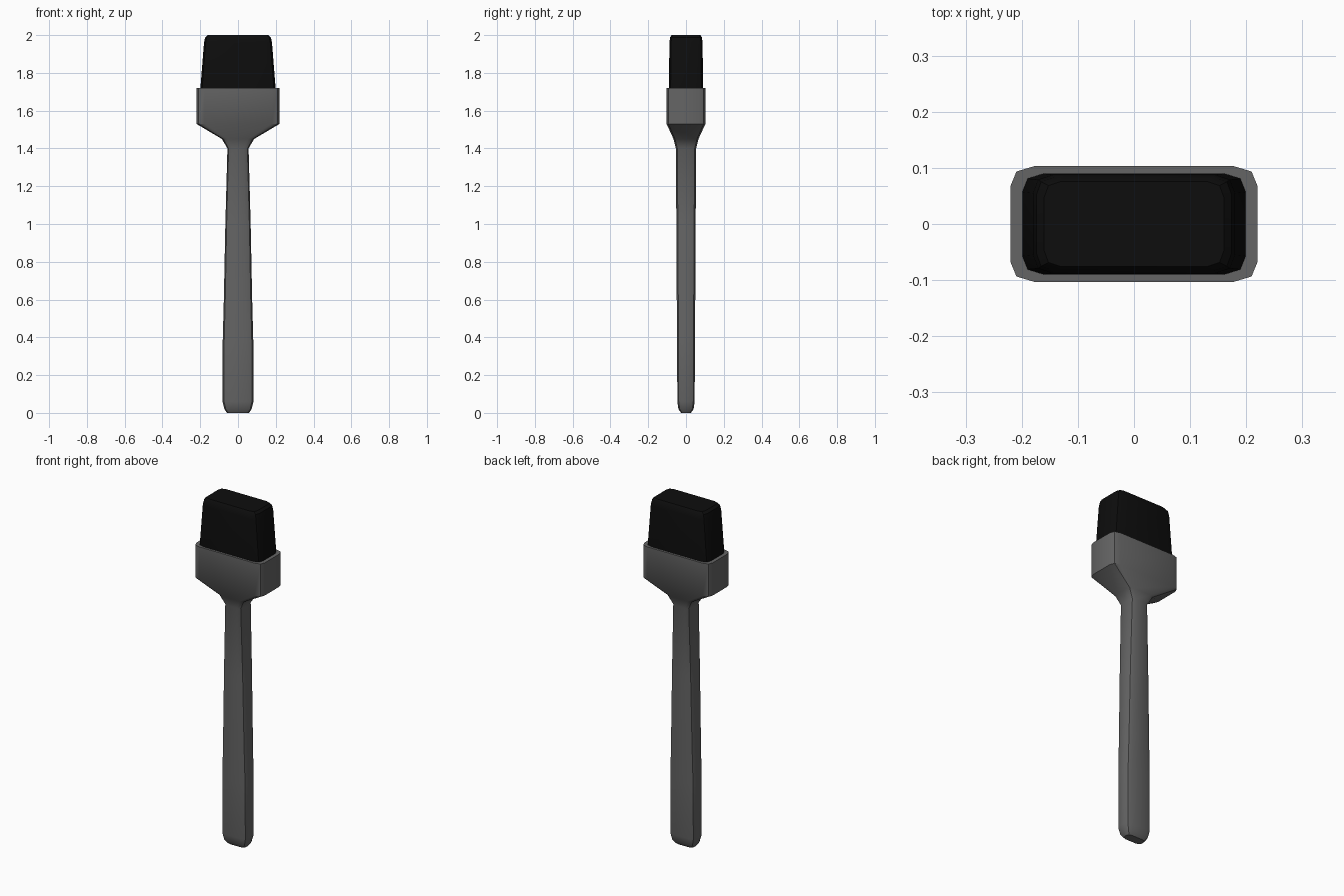
import bpy, bmesh, math

cube = bpy.data.objects.get("Cube")
if cube:
    bpy.data.objects.remove(cube, do_unlink=True)


def material(name, value, roughness):
    mat = bpy.data.materials.new(name)
    mat.use_nodes = True
    colour = (value, value, value, 1)
    mat.diffuse_color = colour
    bsdf = mat.node_tree.nodes["Principled BSDF"]
    bsdf.inputs["Base Color"].default_value = colour
    bsdf.inputs["Roughness"].default_value = roughness
    return mat


def ring(bm, z, hx, hy, cx, cy):
    """Rounded rectangle with two facets on each corner."""
    quarter = [(hx, hy - cy), (hx - cx * 0.25, hy - cy * 0.27), (hx - cx, hy)]
    pts = quarter + [(-x, y) for x, y in reversed(quarter)]
    pts += [(-x, -y) for x, y in pts]
    return [bm.verts.new((x, y, z)) for x, y in pts]


def loft(name, sections, mat):
    """Skin a stack of rounded rectangles and cap both ends."""
    bm = bmesh.new()
    rings = [ring(bm, *s) for s in sections]
    for low, high in zip(rings, rings[1:]):
        n = len(low)
        for i in range(n):
            j = (i + 1) % n
            bm.faces.new((low[i], low[j], high[j], high[i]))
    bm.faces.new(rings[0][::-1])
    bm.faces.new(rings[-1])
    bmesh.ops.recalc_face_normals(bm, faces=bm.faces)
    mesh = bpy.data.meshes.new(name)
    bm.to_mesh(mesh)
    bm.free()
    mesh.materials.append(mat)
    obj = bpy.data.objects.new(name, mesh)
    bpy.context.collection.objects.link(obj)
    bpy.ops.object.select_all(action='DESELECT')
    obj.select_set(True)
    bpy.context.view_layer.objects.active = obj
    bpy.ops.object.shade_smooth_by_angle(angle=math.radians(35))
    return obj


grey = material("grey plastic", 0.13, 0.6)
black = material("black bristle", 0.004, 0.8)

# Handle flaring into the bristle holder: height, half width, half depth, corners
loft("handle_and_holder", [
    (0.00, 0.058, 0.026, 0.025, 0.018),
    (0.02, 0.072, 0.040, 0.03, 0.025),
    (0.06, 0.082, 0.046, 0.032, 0.028),
    (0.38, 0.081, 0.047, 0.032, 0.028),
    (0.60, 0.075, 0.049, 0.03, 0.03),
    (1.00, 0.067, 0.051, 0.028, 0.03),
    (1.40, 0.056, 0.054, 0.025, 0.03),
    (1.45, 0.085, 0.066, 0.03, 0.03),
    (1.53, 0.220, 0.103, 0.042, 0.035),
    (1.72, 0.220, 0.103, 0.042, 0.035),
], grey)

# Bristle block, sunk into the holder and tapering upward
loft("bristles", [
    (1.70, 0.200, 0.090, 0.038, 0.033),
    (1.72, 0.199, 0.090, 0.038, 0.033),
    (1.96, 0.180, 0.088, 0.036, 0.033),
    (1.988, 0.174, 0.084, 0.034, 0.032),
    (2.00, 0.160, 0.076, 0.03, 0.028),
], black)
